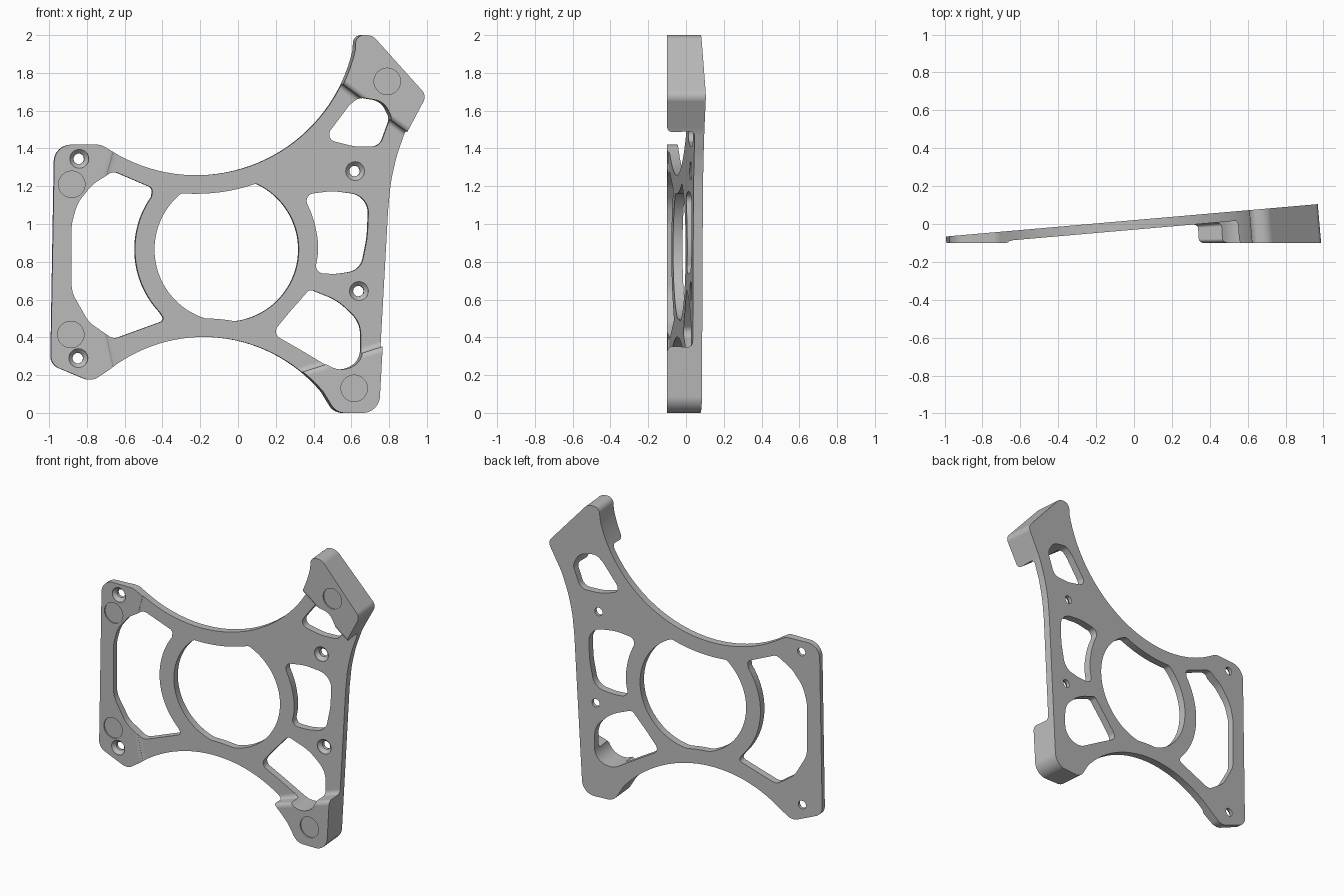
import bpy, bmesh, math
from mathutils import Vector

if "Cube" in bpy.data.objects:
    bpy.data.objects.remove(bpy.data.objects["Cube"])

SLOPE = 0.087        # tilt of the plate
PAD_Y = -0.1         # flat front of the four pads
THICK = 0.05


def plate_y(x):
    return SLOPE * x - 0.03


def place(x, z, y):
    """Point at depth y on the line through (x, z) square to the tilted plate."""
    return Vector((x - SLOPE * (y - plate_y(x)), y, z))


def arc(cx, cz, r, a0, a1, n):
    angles = [math.radians(a0 + (a1 - a0) * i / n) for i in range(n + 1)]
    return [(cx + r * math.cos(a), cz + r * math.sin(a)) for a in angles]


def rounded(corners, steps=8):
    """Closed outline; corners given as (x, z, radius) are filleted."""
    out = []
    for i, c in enumerate(corners):
        p = Vector(c[:2])
        if len(c) < 3:
            out.append(p)
            continue
        a = Vector(corners[i - 1][:2]) - p
        b = Vector(corners[(i + 1) % len(corners)][:2]) - p
        half = a.angle(b) / 2
        t = min(c[2] / math.tan(half), a.length * 0.48, b.length * 0.48)
        r = t * math.tan(half)
        centre = p + (a.normalized() + b.normalized()).normalized() * (r / math.sin(half))
        u = p + a.normalized() * t - centre
        v = p + b.normalized() * t - centre
        out += [centre + u.lerp(v, k / steps).normalized() * r for k in range(steps + 1)]
    # drop points that nearly coincide with the one before
    return [p for i, p in enumerate(out) if (p - out[i - 1]).length > 0.0008]


def loft(name, rings):
    """Capped solid through rings with equal point counts."""
    bm = bmesh.new()
    loops = [[bm.verts.new(p) for p in ring] for ring in rings]
    for lo, hi in zip(loops, loops[1:]):
        for i in range(len(lo)):
            bm.faces.new((lo[i - 1], lo[i], hi[i], hi[i - 1]))
    bm.faces.new(loops[0])
    bm.faces.new(loops[-1])
    bmesh.ops.recalc_face_normals(bm, faces=bm.faces)
    mesh = bpy.data.meshes.new(name)
    bm.to_mesh(mesh)
    bm.free()
    ob = bpy.data.objects.new(name, mesh)
    bpy.context.scene.collection.objects.link(ob)
    return ob


def offset(poly, d):
    """Push a counter-clockwise outline outward by d."""
    out = []
    for i, c in enumerate(poly):
        p = Vector(c)
        e0 = (p - Vector(poly[i - 1])).normalized()
        e1 = (Vector(poly[(i + 1) % len(poly)]) - p).normalized()
        n0, n1 = Vector((e0.y, -e0.x)), Vector((e1.y, -e1.x))
        out.append(p + (n0 + n1) * (d / (1 + n0.dot(n1))))
    return out


# Outer silhouette: two big scooped arcs joining four corner pads
TOP_C, TOP_R = (-0.22, 2.11), 0.852
LOW_C, LOW_R = (-0.18, -0.41), 0.812
outline = rounded(
    arc(*TOP_C, TOP_R, 238, 347, 36)
    + [(0.615, 2.0, 0.05), (0.70, 2.0, 0.07), (0.985, 1.68, 0.05), (0.885, 1.49, 0.3),
       (0.84, 1.36, 0.6), (0.81, 1.23, 0.8), (0.795, 1.08, 0.9), (0.735, 0.0, 0.09),
       (0.51, 0.0, 0.08)]
    + arc(*LOW_C, LOW_R, 40, 128, 30)
    + [(-0.775, 0.165, 0.08), (-0.99, 0.255, 0.07), (-0.97, 1.42, 0.09), (-0.725, 1.42, 0.08)])
body = loft("bracket_plate", [
    [place(x, z, PAD_Y) for x, z in outline],
    [place(x, z, plate_y(x) + THICK) for x, z in outline]])
cutters = []


def through_cut(name, poly):
    cutters.append(loft(name, [[place(x, z, y) for x, z in poly] for y in (-0.3, 0.3)]))


# Pocket that thins the plate between the pads, filleted top and bottom
pocket = [(-0.5, -0.05), (1.2, 0.49), (1.2, 1.26), (0.2, 2.0),
          (-0.62, 1.54), (-0.70, 1.24), (-0.70, 0.42), (-0.63, 0.1)]
FILLET = 0.03
profile = []         # (sideways offset, share of fillet height, on the pad side)
for k in range(7):
    a = math.radians(15 * k)
    profile.append((FILLET * (math.sin(a) - 1), 1 - math.cos(a), False))
for k in range(7):
    a = math.radians(15 * k)
    profile.append((FILLET * (1 - math.cos(a)), math.sin(a) - 1, True))
rings = []
for off, share, pad_side in profile:
    ring = []
    for x, z in offset(pocket, off):
        depth = plate_y(x) - PAD_Y
        r = min(FILLET, depth * 0.45)
        ring.append(Vector((x, plate_y(x) - r * share - (depth if pad_side else 0), z)))
    rings.append(ring)
rings.append([Vector((p.x, PAD_Y - 0.1, p.z)) for p in rings[-1]])
cutters.append(loft("pocket_cutter", rings))

# Round central opening, flattened parallel to the scooped edges
RING_C = (-0.06, 0.865)
centre_hole = []
for p in arc(*RING_C, 0.382, 0, 357.5, 143):
    p = Vector(p)
    for c, r in ((TOP_C, TOP_R + 0.098), (LOW_C, LOW_R + 0.098)):
        d = p - Vector(c)
        if d.length < r:
            p = Vector(c) + d.normalized() * r
    centre_hole.append(p)
through_cut("centre_cutter", centre_hole)

# Side window wrapping around the ring
through_cut("side_window_cutter", rounded(
    [(-0.66, 1.28, 0.05), (-0.45, 1.19, 0.03)]
    + arc(*RING_C, 0.485, 145, 223, 26)
    + [(-0.385, 0.49, 0.03), (-0.66, 0.39, 0.06), (-0.79, 0.48, 0.15), (-0.88, 0.64, 0.15),
       (-0.88, 1.0, 0.2), (-0.85, 1.11, 0.2), (-0.77, 1.21, 0.2)]))

# Three lightening windows on the other side
through_cut("upper_window_cutter", rounded(
    [(0.64, 1.67, 0.06), (0.76, 1.65, 0.1), (0.805, 1.56, 0.06), (0.75, 1.41, 0.06),
     (0.62, 1.41, 0.2), (0.455, 1.45, 0.04), (0.59, 1.63, 0.15)]))
through_cut("middle_window_cutter", rounded(
    [(0.345, 1.155, 0.04), (0.5, 1.175, 0.3), (0.695, 1.15, 0.12), (0.685, 0.93, 0.5),
     (0.65, 0.755, 0.1), (0.52, 0.735, 0.3), (0.405, 0.74, 0.04), (0.43, 0.87, 0.4),
     (0.405, 1.02, 0.5)]))
through_cut("lower_window_cutter", rounded(
    [(0.38, 0.655, 0.03), (0.53, 0.595, 0.3), (0.65, 0.48, 0.15), (0.65, 0.27, 0.1),
     (0.53, 0.215, 0.12), (0.32, 0.34, 0.3), (0.18, 0.42, 0.04), (0.27, 0.53, 0.3)]))

# Countersunk screw holes
for x, z in ((-0.84, 1.345), (-0.845, 0.29), (0.62, 1.28), (0.64, 0.645)):
    y = max(plate_y(x), PAD_Y)
    steps = ((0.05, y - 0.1), (0.05, y + 0.004), (0.028, y + 0.026), (0.028, y + 0.2))
    cutters.append(loft("screw_cutter", [
        [place(x, z, d) + Vector((px, SLOPE * px, pz))
         for px, pz in arc(0, 0, r, 0, 348.75, 31)] for r, d in steps]))

# Shallow round recesses in the pads
for x, z in ((-0.88, 1.21), (-0.885, 0.415), (0.79, 1.755), (0.615, 0.13)):
    disc = arc(x, z, 0.07, 0, 352.5, 47)
    cutters.append(loft("recess_cutter", [[Vector((px, y, pz)) for px, pz in disc]
                                          for y in (PAD_Y - 0.1, PAD_Y + 0.008)]))

# Carve the plate and drop the cutters
for cutter in cutters:
    cutter.hide_render = True
    mod = body.modifiers.new(cutter.name, 'BOOLEAN')
    mod.operation = 'DIFFERENCE'
    mod.solver = 'EXACT'
    mod.object = cutter
bpy.context.view_layer.update()
carved = bpy.data.meshes.new_from_object(body.evaluated_get(bpy.context.evaluated_depsgraph_get()))
body.modifiers.clear()
body.data = carved
for cutter in cutters:
    bpy.data.objects.remove(cutter)

# Single grey finish
grey = bpy.data.materials.new("plain_grey")
grey.use_nodes = True
colour = (0.5, 0.5, 0.5, 1)
grey.diffuse_color = colour
grey.node_tree.nodes["Principled BSDF"].inputs["Base Color"].default_value = colour
body.data.materials.clear()
body.data.materials.append(grey)

# Smooth the curved walls and keep the large faces flat
for ob in bpy.context.selected_objects:
    ob.select_set(False)
body.select_set(True)
bpy.context.view_layer.objects.active = body
bpy.ops.object.shade_smooth_by_angle(angle=math.radians(30))
weighted = body.modifiers.new("flat_face_normals", 'WEIGHTED_NORMAL')
weighted.weight = 100
weighted.keep_sharp = True
